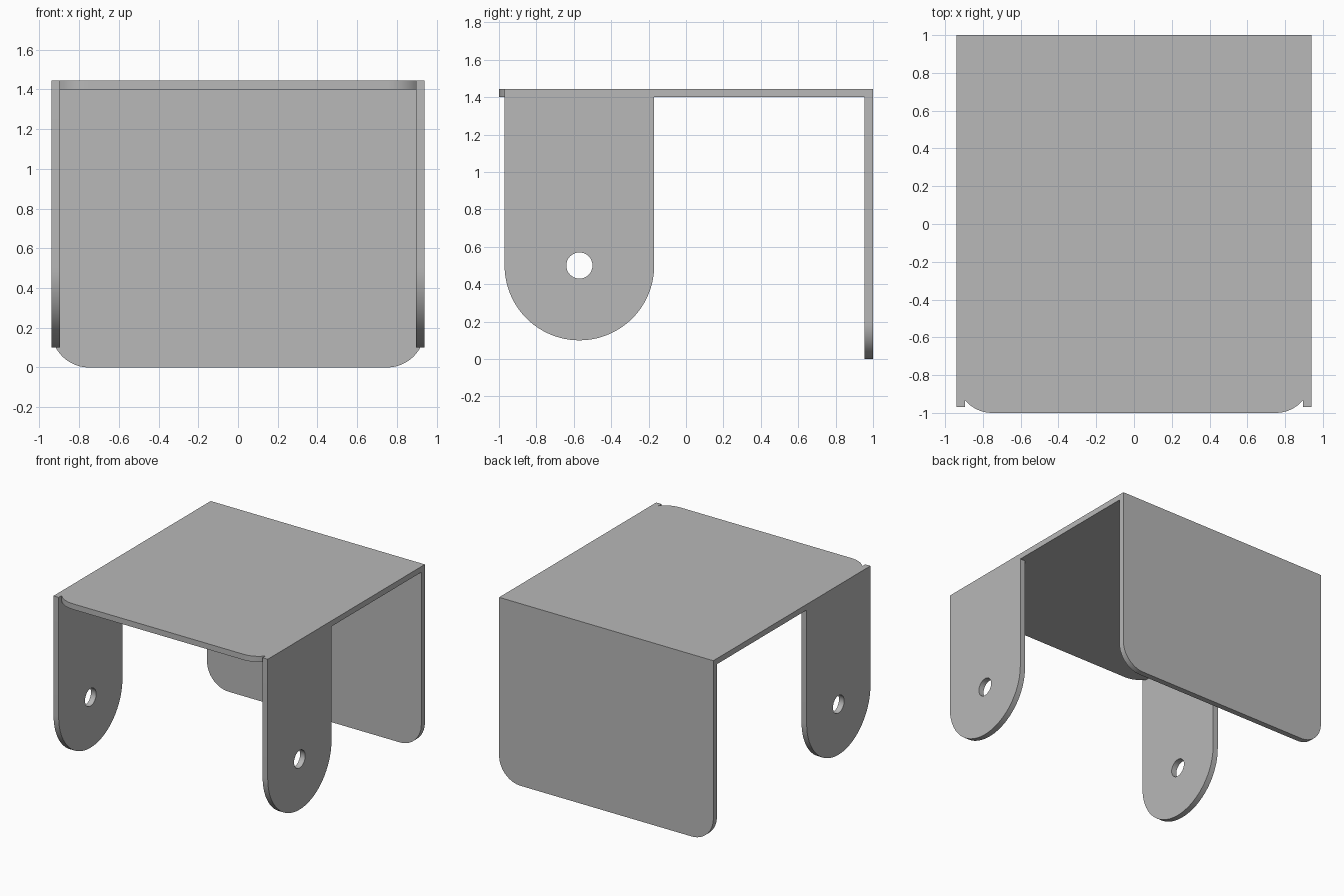
import bpy
import bmesh
from math import acos, cos, degrees, radians, sin
from mathutils import Vector

cube = bpy.data.objects.get("Cube")
if cube:
    bpy.data.objects.remove(cube, do_unlink=True)

# Overall sizes
HALF_W, HALF_L, HEIGHT = 0.94, 1.0, 1.445
T = 0.045            # sheet thickness
CORNER = 0.19        # rounded corner radius
LUG_Y, LUG_Z, LUG_R, HOLE_R = -0.57, 0.5, 0.4, 0.07

steel = bpy.data.materials.new("plain grey")
steel.use_nodes = True
steel.diffuse_color = (0.48, 0.48, 0.48, 1)
steel.node_tree.nodes["Principled BSDF"].inputs["Base Color"].default_value = steel.diffuse_color


def arc(cx, cy, r, start, end, steps=24):
    angles = [radians(start + (end - start) * i / steps) for i in range(steps + 1)]
    return [(cx + r * cos(a), cy + r * sin(a)) for a in angles]


def mirrored(half):
    """Close a right-hand half outline with its mirror image."""
    return half + [(-u, v) for u, v in reversed(half)]


def plate(name, loops, place, thickness):
    """Fill flat outlines (the second one is a hole) and extrude them."""
    bm = bmesh.new()
    for loop in loops:
        verts = [bm.verts.new(place(u, v)) for u, v in loop]
        for a, b in zip(verts, verts[1:] + verts[:1]):
            bm.edges.new((a, b))
    bmesh.ops.triangle_fill(bm, edges=bm.edges[:], use_beauty=True, use_dissolve=False)
    result = bmesh.ops.extrude_face_region(bm, geom=bm.faces[:])
    moved = [g for g in result["geom"] if isinstance(g, bmesh.types.BMVert)]
    bmesh.ops.translate(bm, verts=moved, vec=Vector(thickness))
    bmesh.ops.recalc_face_normals(bm, faces=bm.faces[:])
    mesh = bpy.data.meshes.new(name)
    bm.to_mesh(mesh)
    bm.free()
    mesh.materials.append(steel)
    obj = bpy.data.objects.new(name, mesh)
    bpy.context.collection.objects.link(obj)
    bpy.ops.object.select_all(action="DESELECT")
    obj.select_set(True)
    bpy.context.view_layer.objects.active = obj
    bpy.ops.object.shade_smooth_by_angle(angle=radians(30))
    return obj


# Top plate: rounded front corners, cut back where the side lugs fold down
inner = HALF_W - T
cx = HALF_W - CORNER
cut_angle = -degrees(acos((inner - cx) / CORNER))
top_half = arc(cx, -HALF_L + CORNER, CORNER, -90, cut_angle, 12)
top_half += [(inner, LUG_Y + LUG_R), (HALF_W, LUG_Y + LUG_R), (HALF_W, HALF_L - T)]
plate("top_plate", [mirrored(top_half)],
      lambda u, v: (u, v, HEIGHT - T), (0, 0, T))

# Back plate: rounded lower corners
back_half = arc(cx, CORNER, CORNER, -90, 0) + [(HALF_W, HEIGHT)]
plate("back_plate", [mirrored(back_half)],
      lambda u, v: (u, HALF_L - T, v), (0, T, 0))

# Side lugs: round-ended tabs with a pivot hole
lug = arc(LUG_Y, LUG_Z, LUG_R, -180, 0, 48)
lug += [(LUG_Y + LUG_R, HEIGHT), (LUG_Y - LUG_R, HEIGHT)]
hole = arc(LUG_Y, LUG_Z, HOLE_R, 0, 360, 32)[:-1]
for name, side in (("left_lug", 1), ("right_lug", -1)):
    plate(name, [lug, hole],
          lambda u, v: (side * inner, u, v), (side * T, 0, 0))
